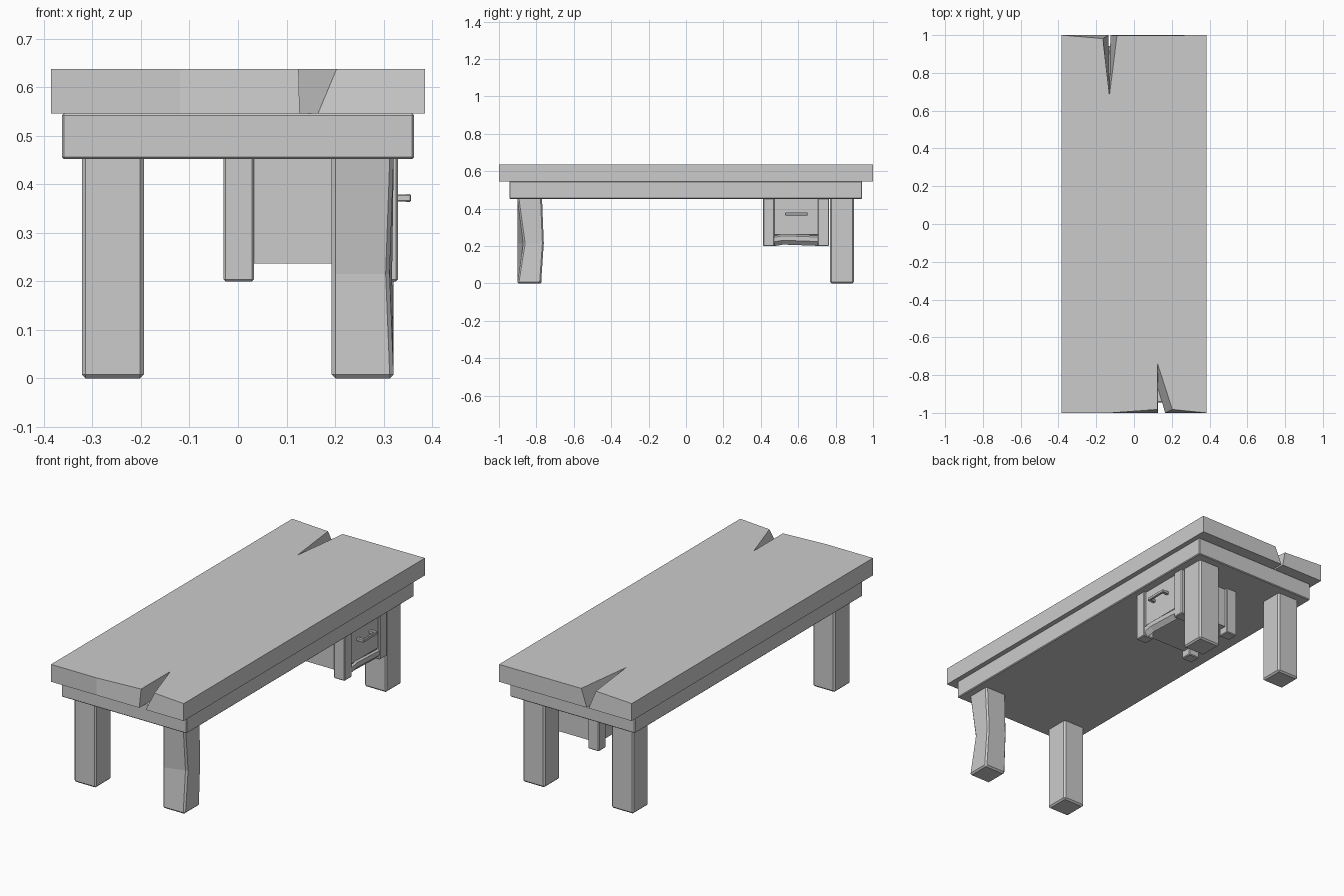
import bpy, bmesh

if "Cube" in bpy.data.objects:
    bpy.data.objects.remove(bpy.data.objects["Cube"])


def finish(name, bm, bevel=0.0):
    bmesh.ops.recalc_face_normals(bm, faces=bm.faces)
    mesh = bpy.data.meshes.new(name)
    bm.to_mesh(mesh)
    bm.free()
    obj = bpy.data.objects.new(name, mesh)
    bpy.context.collection.objects.link(obj)
    if bevel:
        mod = obj.modifiers.new("edge_wear", "BEVEL")
        mod.width = bevel
        mod.segments = 1
        mod.limit_method = "ANGLE"
    return obj


def loft(name, rings, bevel=0.0):
    """Closed solid from a stack of matching outlines."""
    bm = bmesh.new()
    loops = [[bm.verts.new(p) for p in ring] for ring in rings]
    n = len(loops[0])
    for a, b in zip(loops, loops[1:]):
        for i in range(n):
            j = (i + 1) % n
            bm.faces.new((a[i], a[j], b[j], b[i]))
    bm.faces.new(loops[0][::-1])
    bm.faces.new(loops[-1])
    return finish(name, bm, bevel)


def rect(x0, x1, y0, y1, z):
    return [(x0, y0, z), (x1, y0, z), (x1, y1, z), (x0, y1, z)]


def box(name, x, y, z, bevel=0.0):
    return loft(name, [rect(*x, *y, h) for h in z], bevel)


# Split plank top: the cracks narrow towards the underside
upper = [(-.385, -1), (-.12, -1), (.125, -.982), (.125, -.74), (.203, -.982), (.385, -1),
         (.385, 1), (-.09, .997), (-.13, .68), (-.165, .982), (-.385, 1)]
lower = [(-.385, -1), (-.12, -1), (.127, -1), (.127, -.87), (.165, -1), (.385, -1),
         (.385, 1), (-.125, 1), (-.13, .70), (-.135, 1), (-.385, 1)]
loft("table_top", [[(x, y, .546) for x, y in lower], [(x, y, .637) for x, y in upper]])

# Solid frame under the top
box("frame", (-.363, .363), (-.945, .942), (.452, .546), .004)

# Three straight legs
for name, x, y in (("front_left_leg", (-.322, -.194), (-.902, -.772)),
                   ("back_left_leg", (-.322, -.194), (.77, .898)),
                   ("back_right_leg", (.193, .321), (.77, .898))):
    box(name, x, y, (0, .46), .008)

# Chipped, kinked front right leg
middle = [(.193, -.902, .215), (.312, -.868, .215), (.318, -.760, .215), (.193, -.765, .215)]
loft("front_right_leg", [rect(.193, .321, -.902, -.775, 0), middle,
                         rect(.193, .321, -.902, -.770, .46)], .008)

# Cabinet corner posts
for side, x in (("left", (-.03, .033)), ("right", (.267, .33))):
    for end, y in (("front", (.412, .472)), ("back", (.705, .765))):
        box(f"cabinet_{end}_{side}_post", x, y, (.2, .456), .004)

# Cabinet body between the posts
box("cabinet_body", (-.015, .305), (.427, .75), (.237, .456))

# Drawer front
box("drawer_front", (.30, .318), (.47, .708), (.258, .456), .003)

# Worn rail below the drawer
rail = [(.306, .238), (.306, .205), (.327, .228), (.327, .252), (.318, .26)]
loft("drawer_rail", [[(x, .468, z - .006) for x, z in rail],
                     [(x, .52, z + .003) for x, z in rail],
                     [(x, .71, z - .004) for x, z in rail]])

# Drawer pull
box("pull_bar", (.344, .357), (.53, .65), (.363, .38), .003)
for end, y in (("front", .53), ("back", .633)):
    box(f"pull_{end}_stem", (.31, .35), (y, y + .017), (.364, .379), .002)
